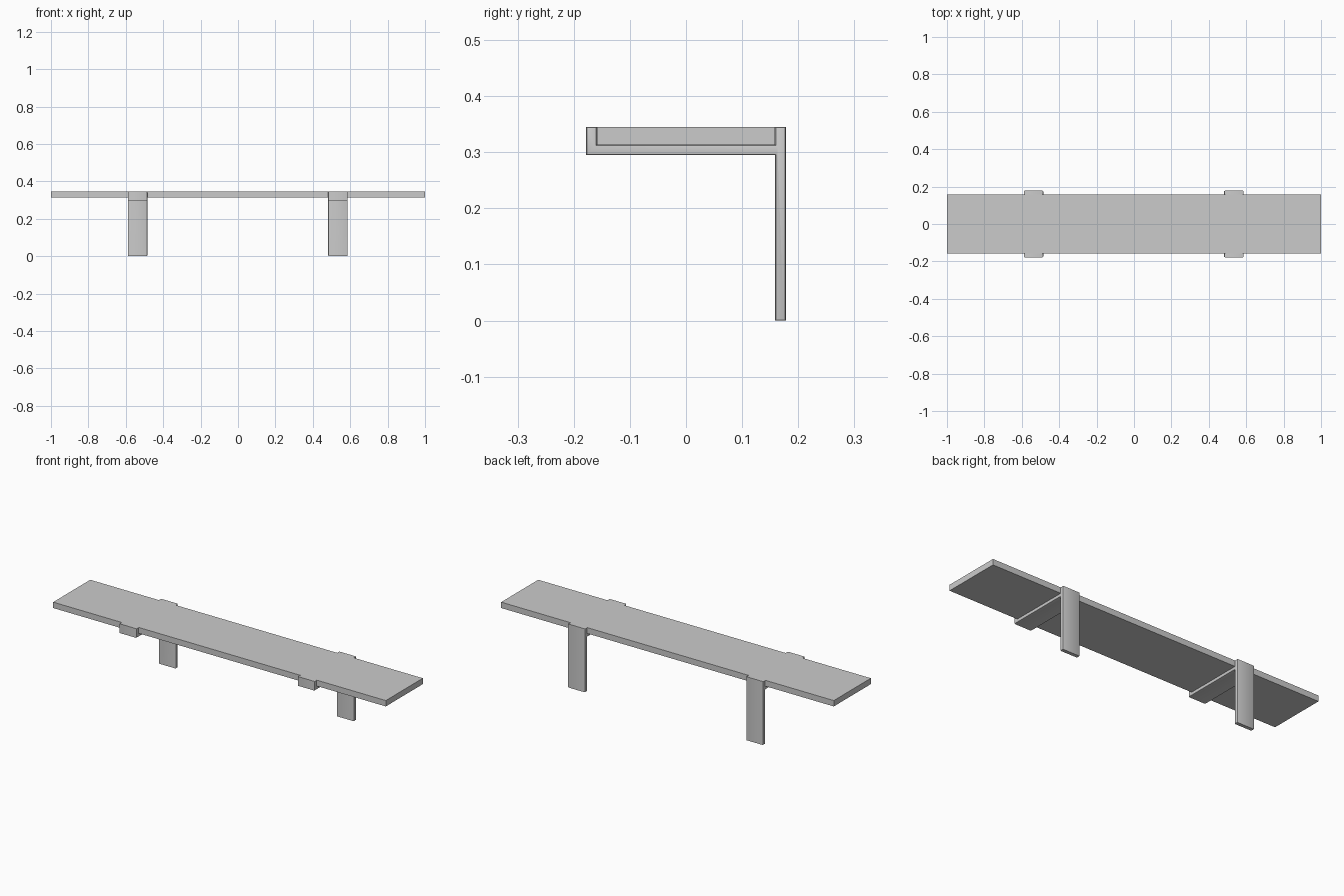
import bpy, bmesh

if "Cube" in bpy.data.objects:
    bpy.data.objects.remove(bpy.data.objects["Cube"])

TOP, UNDER, BASE = 0.345, 0.313, 0.295   # board top, board underside, arm underside
IN, OUT = 0.159, 0.178                   # inner and outer depth of the brackets


def add_object(name, bm):
    bmesh.ops.recalc_face_normals(bm, faces=bm.faces)
    mesh = bpy.data.meshes.new(name)
    bm.to_mesh(mesh)
    bm.free()
    ob = bpy.data.objects.new(name, mesh)
    bpy.context.collection.objects.link(ob)
    return ob


def bracket(name, x, width=0.104):
    # side profile: front lip, arm under the board, long rear leg
    profile = [(-OUT, BASE), (IN, BASE), (IN, 0), (OUT, 0), (OUT, TOP),
               (IN, TOP), (IN, UNDER), (-IN, UNDER), (-IN, TOP), (-OUT, TOP)]
    bm = bmesh.new()
    face = bm.faces.new([bm.verts.new((x - width / 2, y, z)) for y, z in profile])
    new = bmesh.ops.extrude_face_region(bm, geom=[face])["geom"]
    bmesh.ops.translate(bm, vec=(width, 0, 0),
                        verts=[v for v in new if isinstance(v, bmesh.types.BMVert)])
    # softened rims on both sides of the bent strip
    rims = [e for e in bm.edges if abs(e.verts[0].co.x - e.verts[1].co.x) < 1e-5]
    bmesh.ops.bevel(bm, geom=rims, offset=0.004, segments=2, profile=0.5, affect='EDGES')
    ob = add_object(name, bm)
    bpy.context.view_layer.objects.active = ob
    ob.select_set(True)
    bpy.ops.object.shade_smooth_by_angle(angle=0.6)
    ob.select_set(False)


# shelf board
bm = bmesh.new()
bmesh.ops.create_cube(bm, size=1)
bmesh.ops.scale(bm, vec=(2, 2 * IN, TOP - UNDER), verts=bm.verts)
bmesh.ops.translate(bm, vec=(0, 0, (TOP + UNDER) / 2), verts=bm.verts)
add_object("shelf_board", bm)

# two supporting brackets
bracket("left_bracket", -0.537)
bracket("right_bracket", 0.534)
